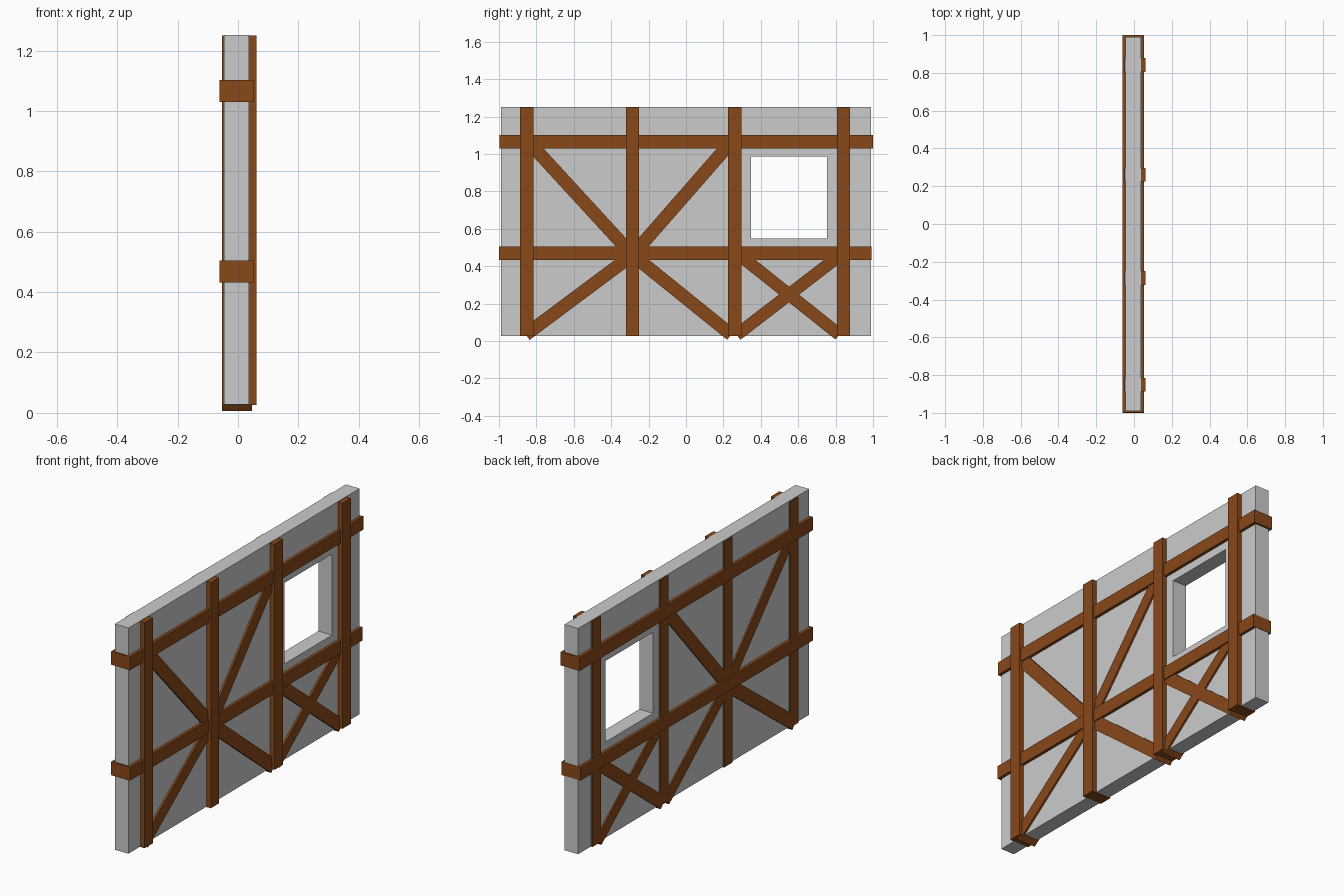
import bpy
import math

if "Cube" in bpy.data.objects:
    bpy.data.objects.remove(bpy.data.objects["Cube"])

wood = bpy.data.materials.new("timber")
wood.diffuse_color = (0.25, 0.065, 0.01, 1)
wood.use_nodes = True
wood.node_tree.nodes["Principled BSDF"].inputs["Base Color"].default_value = wood.diffuse_color


def box(name, x, y, z, mat=wood):
    """Box from (min, max) ranges on each axis."""
    bpy.ops.mesh.primitive_cube_add(size=1, location=[sum(r) / 2 for r in (x, y, z)])
    ob = bpy.context.object
    ob.name = name
    ob.scale = [r[1] - r[0] for r in (x, y, z)]
    bpy.ops.object.transform_apply(location=False, rotation=False, scale=True)
    if mat:
        ob.data.materials.append(mat)
    return ob


def brace(name, a, b, width):
    """Diagonal timber through the wall between two (y, z) points."""
    dy, dz = b[0] - a[0], b[1] - a[1]
    h = math.hypot(dy, dz) / 2
    ob = box(name, (-0.053, 0.046), (-h, h), (-width / 2, width / 2))
    ob.location = (-0.0035, (a[0] + b[0]) / 2, (a[1] + b[1]) / 2)
    ob.rotation_euler.x = math.atan2(dz, dy)


# Plaster wall panel with window opening
wall = box("wall_panel", (-0.046, 0.036), (-0.99, 0.99), (0.028, 1.252), None)
cutter = box("window_cutter", (-0.2, 0.2), (0.348, 0.754), (0.547, 0.986), None)
cutter.hide_render = True
mod = wall.modifiers.new("window", 'BOOLEAN')
mod.operation = 'DIFFERENCE'
mod.solver = 'EXACT'
mod.object = cutter
bpy.context.view_layer.objects.active = wall
bpy.ops.object.modifier_apply(modifier="window")
bpy.data.objects.remove(cutter, do_unlink=True)

# Upright posts
for i, y in enumerate((-0.852, -0.286, 0.26, 0.842)):
    box(f"post_{i + 1}", (-0.053, 0.062), (y - 0.036, y + 0.036), (0.026, 1.249))

# Horizontal rails
box("lower_rail", (-0.062, 0.052), (-1.0, 0.992), (0.432, 0.504))
box("upper_rail", (-0.062, 0.052), (-0.998, 1.0), (1.03, 1.102))

# Star of braces around the second post
hub = (-0.286, 0.46)
for i, end in enumerate(((-0.857, 0.034), (0.242, 0.034), (-0.842, 1.065), (0.243, 1.065))):
    brace(f"star_brace_{i + 1}", end, hub, 0.07)

# Crossed braces below the window
brace("cross_brace_1", (0.271, 0.033), (0.83, 0.463), 0.066)
brace("cross_brace_2", (0.82, 0.034), (0.285, 0.46), 0.066)
